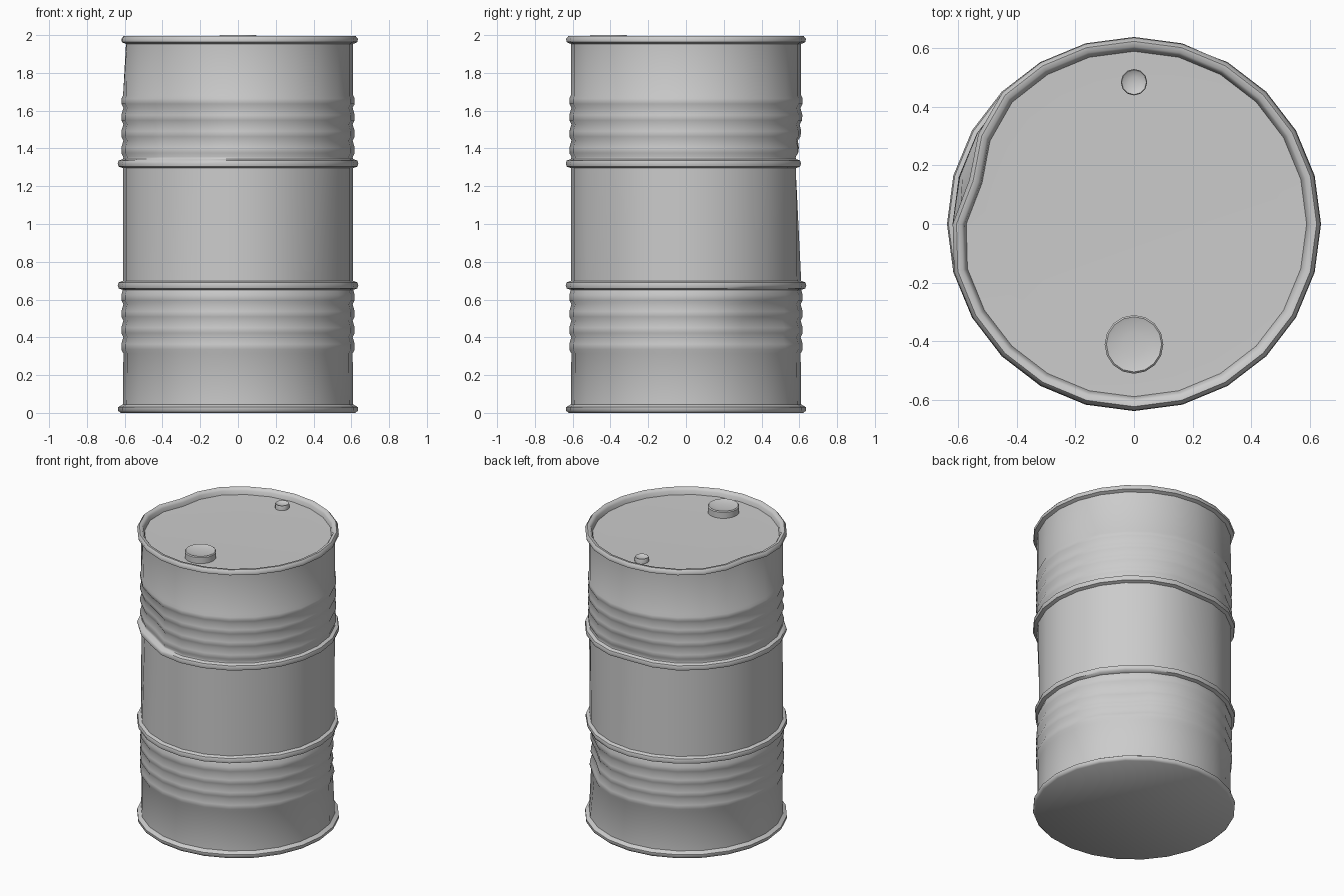
import bpy, bmesh
from math import sin, cos, pi, radians, degrees, atan2, exp

if "Cube" in bpy.data.objects:
    bpy.data.objects.remove(bpy.data.objects["Cube"])

BODY_R = 0.61

# Dents: angle, height, depth, angular width, vertical width
DENTS = [
    (164, 2.00, 0.055, 15, 0.20),
    (237, 1.45, 0.050, 15, 0.20),
    (45, 0.46, 0.045, 16, 0.17),
    (92, 1.30, 0.030, 14, 0.17),
    (-45, 0.70, 0.020, 14, 0.10),
]


def dent_depth(angle, z):
    total = 0.0
    for a, h, depth, wa, wz in DENTS:
        da = (degrees(angle) - a + 180) % 360 - 180
        total += depth * exp(-(da / wa) ** 2 - ((z - h) / wz) ** 2)
    return total


def lathe(name, profile, sides, centre=(0, 0)):
    """Revolve an (r, z) profile and close both ends with flat faces."""
    bm = bmesh.new()
    rings = []
    for r, z in profile:
        rings.append([bm.verts.new((centre[0] + r * cos(2 * pi * i / sides),
                                    centre[1] + r * sin(2 * pi * i / sides), z))
                      for i in range(sides)])
    for lo, hi in zip(rings, rings[1:]):
        for i in range(sides):
            j = (i + 1) % sides
            bm.faces.new((lo[i], lo[j], hi[j], hi[i]))
    bm.faces.new(rings[0][::-1])
    bm.faces.new(rings[-1])
    mesh = bpy.data.meshes.new(name)
    bm.to_mesh(mesh)
    bm.free()
    obj = bpy.data.objects.new(name, mesh)
    bpy.context.collection.objects.link(obj)
    return obj


def smooth(obj, angle):
    bpy.ops.object.select_all(action='DESELECT')
    obj.select_set(True)
    bpy.context.view_layer.objects.active = obj
    bpy.ops.object.shade_smooth_by_angle(angle=radians(angle))


def ribs(heights):
    pts = []
    for z in heights:
        pts += [(BODY_R - 0.003, z - 0.035), (BODY_R + 0.008, z - 0.014),
                (BODY_R + 0.008, z + 0.014)]
    return pts + [(BODY_R, heights[-1] + 0.03)]


def hoop(z):
    return [(BODY_R, z - 0.024), (0.632, z - 0.016), (0.637, z),
            (0.632, z + 0.016), (BODY_R, z + 0.024)]


# Drum shell: base chime, ribs, hoops, top rim and recessed lid in one profile
profile = [(0.622, 0.0), (0.635, 0.012), (0.635, 0.030), (BODY_R, 0.045)]
profile += ribs([0.35, 0.437, 0.523, 0.61])[:-1]
profile += hoop(0.675) + hoop(1.32)
profile += ribs([1.39, 1.477, 1.563, 1.65])
profile += [(BODY_R, 1.953), (0.632, 1.963), (0.635, 1.980), (0.622, 1.996),
            (0.604, 1.994), (0.594, 1.980), (0.588, 1.955), (0.50, 1.953)]
drum = lathe("drum_shell", profile, 24)

# Push the dents into the wall
for v in drum.data.vertices:
    r = v.co.xy.length
    if r > 0.55:
        k = 1 - dent_depth(atan2(v.co.y, v.co.x), v.co.z) / r
        v.co.x *= k
        v.co.y *= k
smooth(drum, 50)

# Bungs on the lid, with shallow dished tops
for name, y, r, top, sides in (("large_bung", -0.41, 0.10, 2.0, 16),
                               ("small_bung", 0.483, 0.045, 1.985, 12)):
    bung = lathe(name, [(r, 1.945), (r, top - 0.006), (r * 0.94, top),
                        (r * 0.82, top - 0.004), (r * 0.4, top - 0.010)],
                 sides, (0, y))
    smooth(bung, 40)
